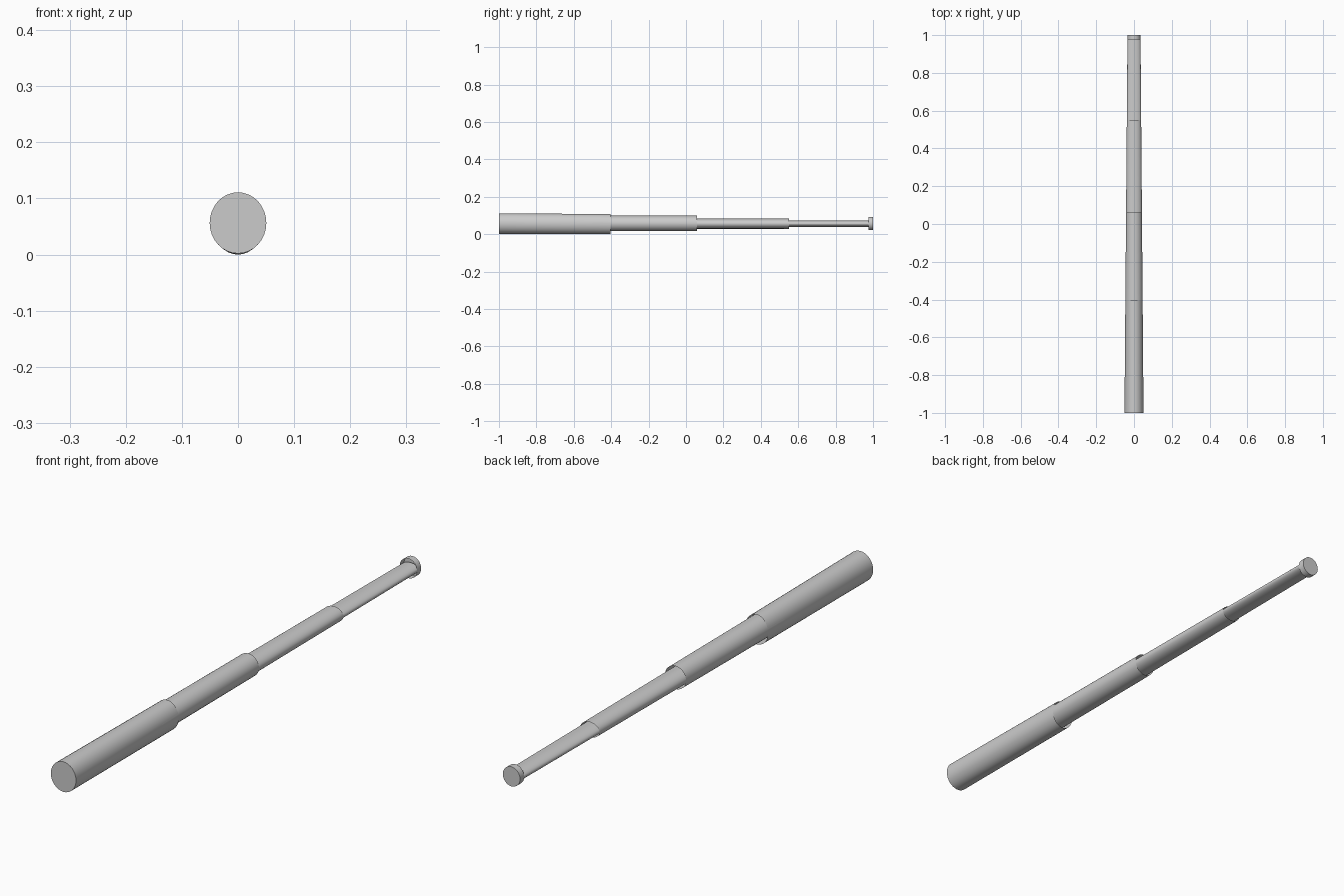
import bpy
import bmesh
import math

if "Cube" in bpy.data.objects:
    bpy.data.objects.remove(bpy.data.objects["Cube"])

SIDES = 32


def half_width(y):
    # side-to-side taper shared by every section
    return 0.0505 - 0.008 * (y + 1.0)


def tube(name, y0, y1, z0, z1, close_first=False, close_last=False):
    """Elliptical open shell along y; z0 and z1 are (bottom, top) at each end."""
    bm = bmesh.new()
    rings = []
    for y, (lo, hi) in ((y0, z0), (y1, z1)):
        rx, rz, cz = half_width(y), (hi - lo) / 2, (hi + lo) / 2
        rings.append([bm.verts.new((rx * math.cos(a), y, cz + rz * math.sin(a)))
                      for a in (2 * math.pi * i / SIDES for i in range(SIDES))])
    first, last = rings
    for i in range(SIDES):
        j = (i + 1) % SIDES
        bm.faces.new((first[i], last[i], last[j], first[j]))
    if close_first:
        bm.faces.new(first)
    if close_last:
        bm.faces.new(last[::-1])
    bm.normal_update()
    mesh = bpy.data.meshes.new(name)
    bm.to_mesh(mesh)
    bm.free()
    for p in mesh.polygons:
        p.use_smooth = len(p.vertices) == 4
    obj = bpy.data.objects.new(name, mesh)
    bpy.context.collection.objects.link(obj)
    return obj


# Handle: closed at the front, open where the next section slides out
tube("handle_tube", -1.0, -0.405, (0.002, 0.111), (0.0, 0.108), close_first=True)

# Telescoping sections, each starting a little inside the previous one
tube("second_tube", -0.50, 0.06, (0.016, 0.099), (0.016, 0.099))
tube("third_tube", -0.04, 0.55, (0.029, 0.083), (0.029, 0.083))
tube("tip_tube", 0.45, 0.99, (0.039, 0.073), (0.039, 0.073))

# End cap: shallow cup over the tip
tube("end_cap", 0.976, 1.0, (0.022, 0.093), (0.022, 0.093), close_last=True)
